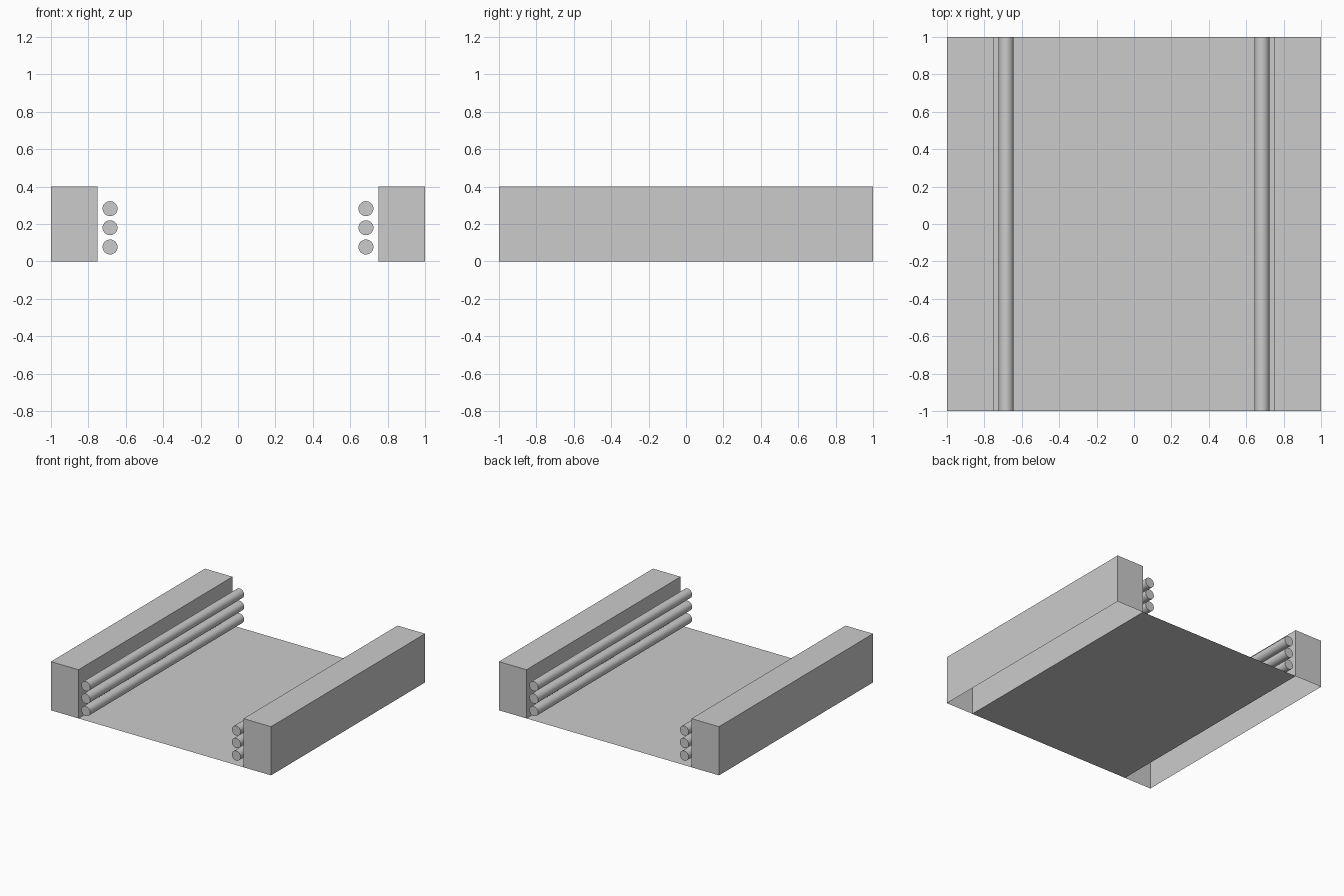
import bpy, bmesh
from mathutils import Matrix

if "Cube" in bpy.data.objects:
    bpy.data.objects.remove(bpy.data.objects["Cube"])


def finish(name, bm):
    me = bpy.data.meshes.new(name)
    bm.to_mesh(me)
    bm.free()
    ob = bpy.data.objects.new(name, me)
    bpy.context.collection.objects.link(ob)
    return ob


def curb(name, side):
    # Side block, hollow with an open underside
    bm = bmesh.new()
    m = Matrix.Translation((side * 0.875, 0, 0.2)) @ Matrix.Diagonal((0.25, 2, 0.4, 1))
    bmesh.ops.create_cube(bm, size=1, matrix=m)
    bottom = [f for f in bm.faces if f.normal.z < -0.9 or f.calc_center_median().z < 0.01]
    bmesh.ops.delete(bm, geom=bottom, context='FACES_ONLY')
    finish(name, bm)


def pipe(name, x, z):
    # Capped round rail running the full length
    bpy.ops.mesh.primitive_cylinder_add(vertices=32, radius=0.04, depth=2,
                                        location=(x, 0, z), rotation=(1.570796, 0, 0))
    ob = bpy.context.object
    ob.name = name
    bpy.ops.object.shade_smooth_by_angle()


# Floor sheet between the blocks
bm = bmesh.new()
bmesh.ops.create_grid(bm, x_segments=1, y_segments=1, size=1,
                      matrix=Matrix.Diagonal((0.75, 1, 1, 1)))
finish("floor", bm)

# Side blocks and their three rails
for label, side in (("left", -1), ("right", 1)):
    curb(f"{label}_side_block", side)
    for level, z in (("lower", 0.077), ("middle", 0.18), ("upper", 0.282)):
        pipe(f"{label}_{level}_pipe", side * 0.684, z)
